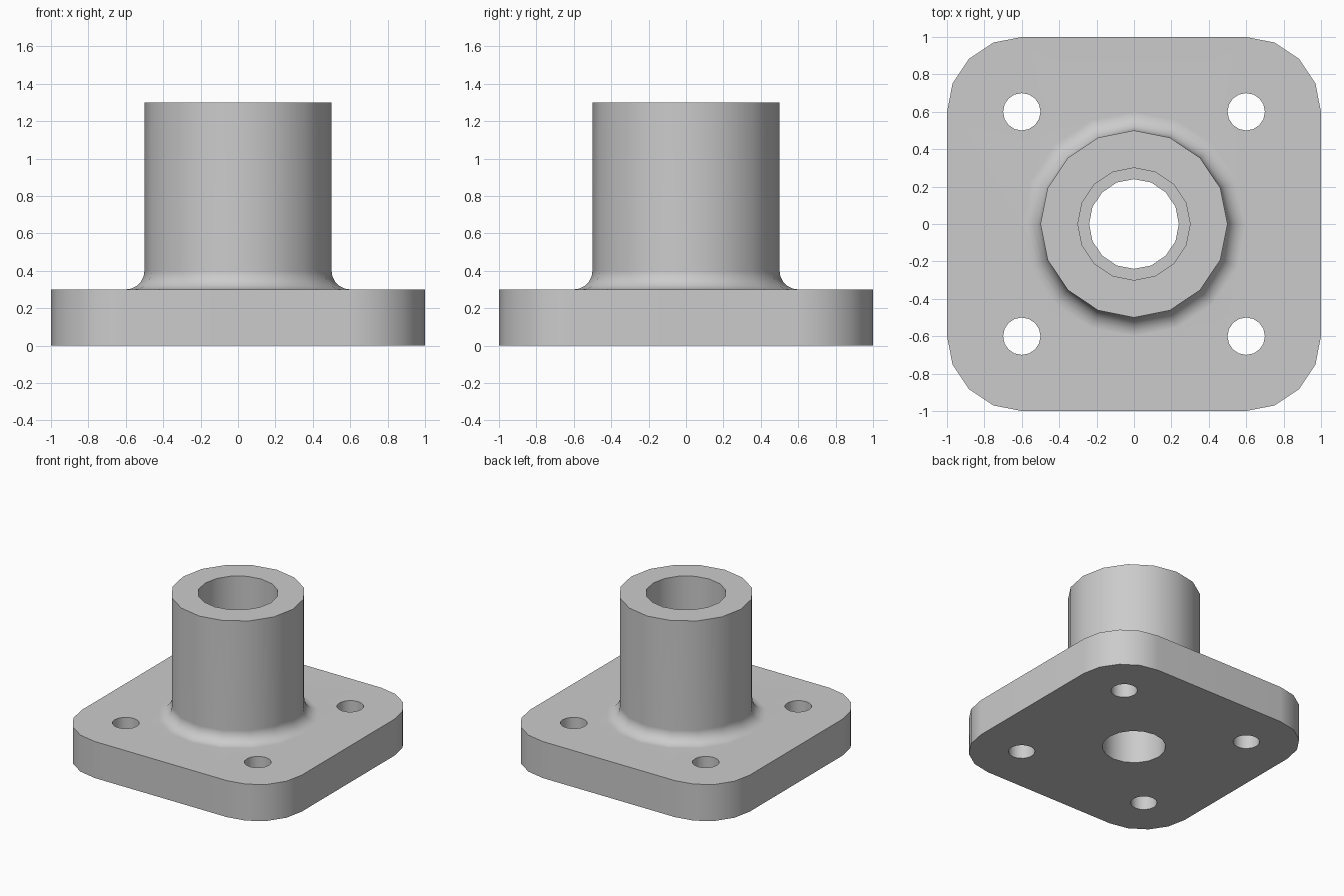
import bpy
import bmesh
from math import cos, sin, pi

cube = bpy.data.objects.get("Cube")
if cube:
    bpy.data.objects.remove(cube, do_unlink=True)

SIDES = 16
PLATE_TOP, HUB_TOP = 0.3, 1.3
HUB_R, FILLET_R = 0.5, 0.1
COUNTERBORE_R, BORE_R, BOLT_R = 0.3, 0.24, 0.1
CORNER = 0.6

bm = bmesh.new()


def loop(points, z):
    return [bm.verts.new((x, y, z)) for x, y in points]


def circle(radius, cx=0, cy=0):
    angles = [2 * pi * i / SIDES for i in range(SIDES)]
    return [(cx + radius * cos(a), cy + radius * sin(a)) for a in angles]


def wall(lower, upper):
    """Join two matching loops with quads."""
    n = len(lower)
    for i in range(n):
        j = (i + 1) % n
        bm.faces.new((lower[i], lower[j], upper[j], upper[i]))


def cap(loops):
    """Fill the flat region between an outline and its holes."""
    edges = []
    for ring in loops:
        for a, b in zip(ring, ring[1:] + ring[:1]):
            edges.append(bm.edges.get((a, b)) or bm.edges.new((a, b)))
    bmesh.ops.triangle_fill(bm, edges=edges, use_beauty=True, use_dissolve=False)


# Rounded square plate outline
outline = []
for quarter, (sx, sy) in enumerate([(1, 1), (-1, 1), (-1, -1), (1, -1)]):
    for step in range(5):
        a = (quarter + step / 4) * pi / 2
        outline.append((sx * CORNER + (1 - CORNER) * cos(a),
                        sy * CORNER + (1 - CORNER) * sin(a)))
bottom, top = [loop(outline, 0)], [loop(outline, PLATE_TOP)]

# Four bolt holes
for sx in (-1, 1):
    for sy in (-1, 1):
        hole = circle(BOLT_R, sx * CORNER, sy * CORNER)
        bottom.append(loop(hole, 0))
        top.append(loop(hole, PLATE_TOP))
for low, high in zip(bottom, top):
    wall(low, high)

# Hub: fillet, outer wall, rim, counterbore, step and through bore
profile = []
for step in range(6):
    a = step / 5 * pi / 2
    profile.append((HUB_R + FILLET_R * (1 - sin(a)),
                    PLATE_TOP + FILLET_R * (1 - cos(a))))
profile += [(HUB_R, HUB_TOP), (COUNTERBORE_R, HUB_TOP),
            (COUNTERBORE_R, PLATE_TOP), (BORE_R, PLATE_TOP), (BORE_R, 0)]
rings = [loop(circle(r), z) for r, z in profile]
for low, high in zip(rings, rings[1:]):
    wall(low, high)

# Flat plate faces
cap(top + [rings[0]])
cap(bottom + [rings[-1]])
bmesh.ops.recalc_face_normals(bm, faces=bm.faces[:])

mesh = bpy.data.meshes.new("flange")
bm.to_mesh(mesh)
bm.free()
flange = bpy.data.objects.new("flange", mesh)
bpy.context.collection.objects.link(flange)

# Plain grey metal
grey = bpy.data.materials.new("light grey")
grey.use_nodes = True
colour = (0.6, 0.6, 0.6, 1)
grey.diffuse_color = colour
grey.node_tree.nodes["Principled BSDF"].inputs["Base Color"].default_value = colour
mesh.materials.append(grey)

# Smooth curved walls while keeping the flat faces flat
bpy.ops.object.select_all(action="DESELECT")
flange.select_set(True)
bpy.context.view_layer.objects.active = flange
bpy.ops.object.shade_smooth_by_angle(angle=pi / 6)
weighted = flange.modifiers.new("even shading", "WEIGHTED_NORMAL")
weighted.keep_sharp = True
